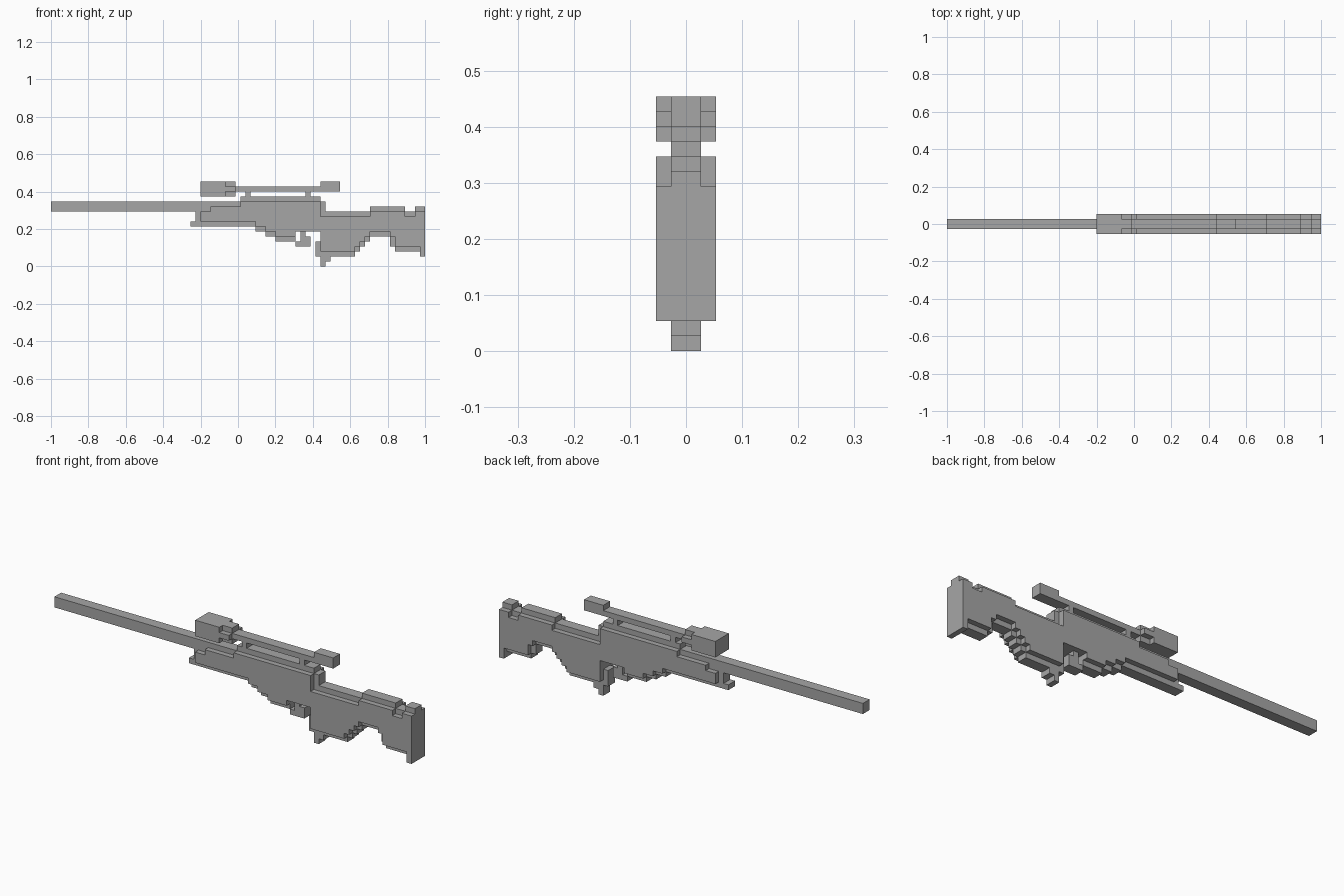
import bpy
import bmesh

cube = bpy.data.objects.get("Cube")
if cube:
    bpy.data.objects.remove(cube, do_unlink=True)

U = 2 / 75  # size of one block

grey = bpy.data.materials.new("plain grey")
grey.use_nodes = True
COLOUR = (0.38, 0.38, 0.38, 1)
grey.diffuse_color = COLOUR
grey.node_tree.nodes["Principled BSDF"].inputs["Base Color"].default_value = COLOUR


def edge_points(steps, end):
    """Turn (start column, row) steps into the corners of a stair line."""
    points = []
    for i, (col, row) in enumerate(steps):
        stop = steps[i + 1][0] if i + 1 < len(steps) else end
        points += [(col, row), (stop, row)]
    return points


def stepped_slab(name, top, bottom, end, half):
    """Extrude a stair-stepped side profile to a width of 2 * half blocks."""
    outline = edge_points(bottom, end) + edge_points(top, end)[::-1]
    bm = bmesh.new()
    verts = [bm.verts.new((c * U - 1, -half * U, r * U)) for c, r in outline]
    face = bm.faces.new(verts)
    extruded = bmesh.ops.extrude_face_region(bm, geom=[face])["geom"]
    moved = [g for g in extruded if isinstance(g, bmesh.types.BMVert)]
    bmesh.ops.translate(bm, verts=moved, vec=(0, 2 * half * U, 0))
    bmesh.ops.recalc_face_normals(bm, faces=bm.faces)
    mesh = bpy.data.meshes.new(name)
    bm.to_mesh(mesh)
    bm.free()
    mesh.materials.append(grey)
    obj = bpy.data.objects.new(name, mesh)
    bpy.context.collection.objects.link(obj)
    return obj


def block(name, start, end, low, high, half=1):
    return stepped_slab(name, [(start, high)], [(start, low)], end, half)


# Narrow core running through the receiver, grip and stock
stepped_slab(
    "core",
    [(28, 9), (29, 13), (38, 14), (54, 13), (55, 11), (64, 12), (71, 11), (73, 12)],
    [(28, 8), (41, 7), (43, 6), (45, 5), (49, 7), (54, 0), (55, 1), (56, 2),
     (61, 3), (62, 4), (63, 5), (64, 6), (68, 4), (69, 3), (74, 2)],
    75, 1)

# Wide side panels of the receiver and stock
stepped_slab(
    "side_panels",
    [(30, 11), (32, 12), (38, 13), (54, 10), (64, 11), (71, 10), (73, 11)],
    [(30, 9), (41, 8), (43, 7), (45, 6), (49, 7), (54, 3), (61, 4), (62, 5),
     (63, 6), (64, 7), (68, 6), (69, 4), (74, 2)],
    75, 2)

# Barrel
block("barrel", 0, 29, 11, 13)

# Grip front, trigger and guard
block("grip_front", 53, 54, 2, 5)
block("trigger", 50, 51, 5, 7)
block("trigger_guard", 49, 52, 4, 5)
block("trigger_guard_rear", 51, 52, 5, 6)

# Scope
block("scope_front", 30, 35, 14, 17, 2)
block("scope_collar", 35, 37, 14, 17)
block("scope_side_knobs", 35, 37, 15, 16, 2)
block("scope_tube", 37, 54, 15, 16)
block("scope_rear", 54, 58, 15, 17)
for label, col in (("front", 39), ("rear", 51)):
    block("scope_mount_" + label, col, col + 1, 14, 15)
